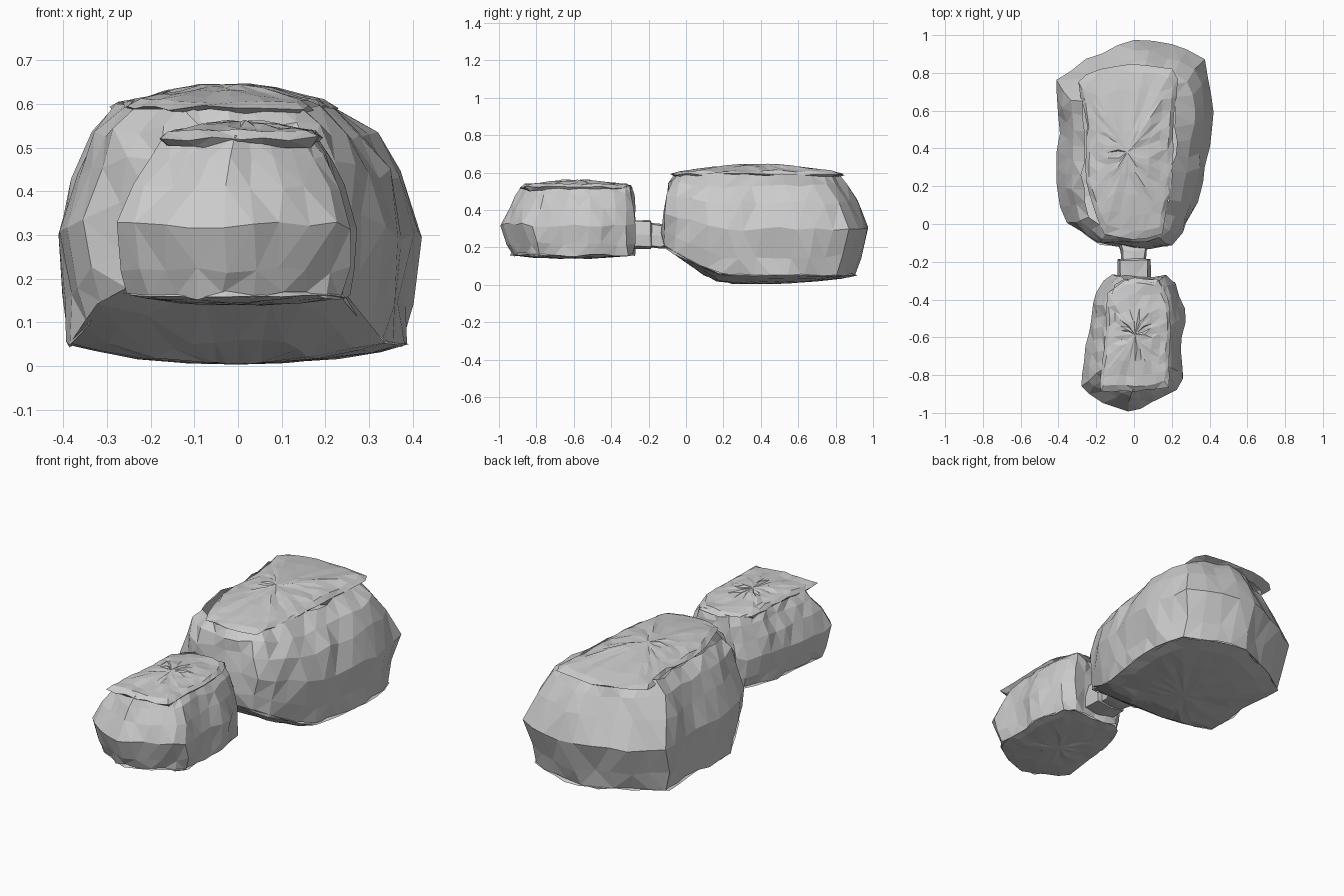
import bpy, bmesh, random
from mathutils import Vector

if "Cube" in bpy.data.objects:
    bpy.data.objects.remove(bpy.data.objects["Cube"])

random.seed(7)


def resample(outline, n):
    """Evenly spaced points on a closed outline, normalised to -1..1."""
    xs, ys = [p[0] for p in outline], [p[1] for p in outline]
    cx, cy = (max(xs) + min(xs)) / 2, (max(ys) + min(ys)) / 2
    hx, hy = (max(xs) - min(xs)) / 2, (max(ys) - min(ys)) / 2
    pts = [Vector(p) for p in outline]
    segs = [(a, b, (b - a).length) for a, b in zip(pts, pts[1:] + pts[:1])]
    total = sum(s[2] for s in segs)
    out = []
    for i in range(n):
        d = total * i / n
        for a, b, length in segs:
            if d <= length:
                p = a.lerp(b, d / length)
                out.append(((p.x - cx) / hx, (p.y - cy) / hy))
                break
            d -= length
    return out


def loft(name, rings, jitter=0.0, cap_point=None):
    """Skin closed rings into faceted triangles, optionally closing to a point."""
    bm = bmesh.new()
    loops = []
    for ring in rings:
        loops.append([bm.verts.new([c + random.uniform(-jitter, jitter) for c in p])
                      for p in ring])
    for a, b in zip(loops, loops[1:]):
        for i in range(len(a)):
            j = (i + 1) % len(a)
            bm.faces.new((a[i], a[j], b[j], b[i]))
    if cap_point:
        tip = bm.verts.new(cap_point)
        last = loops[-1]
        for i in range(len(last)):
            bm.faces.new((last[i], last[(i + 1) % len(last)], tip))
    bmesh.ops.triangulate(bm, faces=bm.faces[:], quad_method='SHORT_EDGE')
    bmesh.ops.recalc_face_normals(bm, faces=bm.faces[:])
    mesh = bpy.data.meshes.new(name)
    bm.to_mesh(mesh)
    bm.free()
    obj = bpy.data.objects.new(name, mesh)
    bpy.context.collection.objects.link(obj)
    return obj


def place(unit, box, s=1.0):
    x0, x1, y0, y1 = box
    return [((x0 + x1) / 2 + u * s * (x1 - x0) / 2,
             (y0 + y1) / 2 + v * s * (y1 - y0) / 2) for u, v in unit]


def lumpy_body(name, outline, n, levels, top_out, top_box, rise, base_z, sag, lift, jitter):
    unit = resample(outline, n)
    z0, z1 = levels[0][0], levels[-1][0]
    # side walls, lower edge following the lift curve
    walls = []
    for z, *box in levels:
        t = (z - z0) / (z1 - z0)
        walls.append([(x, y, lift(y) + t * (z1 - lift(y))) for x, y in place(unit, box)])
    loft(name + "_walls", walls, jitter)

    # domed lid with a slightly overhanging lip
    lid_unit = resample(top_out, n)
    lid = []
    for s, dz in ((0.93, -0.022), (1.04, -0.004), (0.94, 0.012), (0.75, None),
                  (0.5, None), (0.25, None)):
        h = rise * (1 - s * s) if dz is None else dz
        lid.append([(x, y, z1 + h) for x, y in place(lid_unit, top_box, s)])
    cx, cy = (top_box[0] + top_box[1]) / 2, (top_box[2] + top_box[3]) / 2
    loft(name + "_lid", lid, 0.006, (cx, cy, z1 + rise))

    # shallow bowl underside with a thin rim
    box = levels[0][1:]
    under = []
    for s, up in ((0.97, 0.012), (1.015, 0.0), (0.85, 0), (0.6, 0), (0.3, 0)):
        under.append([(x, y, lift(y) + up - sag * max(0, 1 - s * s) ** 0.8)
                      for x, y in place(unit, box, s)])
    cx, cy = (box[0] + box[1]) / 2, (box[2] + box[3]) / 2
    loft(name + "_underside", under, 0.003, (cx, cy, base_z))


# large rear body
rear_outline = [(0, -0.11), (0.22, -0.10), (0.27, 0), (0.34, 0.15), (0.39, 0.4),
                (0.42, 0.66), (0.38, 0.87), (0.2, 0.95), (0.04, 1.0), (-0.25, 0.87),
                (-0.42, 0.76), (-0.39, 0.5), (-0.42, 0.25), (-0.37, 0.08), (-0.33, 0),
                (-0.2, -0.09)]
rear_lid = [(0, -0.1), (0.15, -0.07), (0.2, 0.2), (0.21, 0.5), (0.23, 0.82), (0.05, 0.85),
            (-0.1, 0.84), (-0.29, 0.78), (-0.24, 0.5), (-0.25, 0.2), (-0.15, -0.06)]
rear_levels = [(0.05, -0.39, 0.39, -0.12, 0.92), (0.15, -0.405, 0.40, -0.125, 0.95),
               (0.30, -0.425, 0.42, -0.12, 1.0), (0.44, -0.38, 0.38, -0.11, 0.93),
               (0.53, -0.34, 0.32, -0.09, 0.87), (0.595, -0.28, 0.23, -0.06, 0.83)]
lumpy_body("rear_body", rear_outline, 34, rear_levels, rear_lid,
           (-0.29, 0.22, -0.07, 0.83), 0.05, 0.003, 0.046,
           lambda y: 0.05 + 0.16 * min(1, max(0, (0.16 - y) / 0.28)), 0.012)

# small front body
front_outline = [(-0.04, -1.0), (0.1, -0.95), (0.26, -0.84), (0.25, -0.65), (0.27, -0.5),
                 (0.23, -0.32), (0.2, -0.26), (0.05, -0.28), (-0.15, -0.25), (-0.22, -0.4),
                 (-0.25, -0.6), (-0.27, -0.75), (-0.29, -0.88), (-0.15, -0.95)]
front_lid = [(0, -0.87), (0.17, -0.84), (0.18, -0.6), (0.18, -0.4), (0.12, -0.29),
             (-0.03, -0.27), (-0.14, -0.35), (-0.15, -0.6), (-0.18, -0.86)]
front_levels = [(0.16, -0.25, 0.25, -0.94, -0.27), (0.22, -0.265, 0.26, -0.96, -0.265),
                (0.32, -0.29, 0.275, -1.0, -0.26), (0.41, -0.25, 0.245, -0.95, -0.265),
                (0.48, -0.205, 0.21, -0.91, -0.28), (0.525, -0.17, 0.18, -0.88, -0.29)]
lumpy_body("front_body", front_outline, 30, front_levels, front_lid,
           (-0.175, 0.185, -0.88, -0.29), 0.035, 0.14, 0.02, lambda y: 0.16, 0.010)

# narrow stepped neck joining the two bodies
neck = []
for y, w, lo, hi in ((-0.29, 0.085, 0.195, 0.345), (-0.19, 0.085, 0.195, 0.345),
                     (-0.185, 0.065, 0.20, 0.33), (-0.14, 0.07, 0.195, 0.325),
                     (-0.08, 0.09, 0.20, 0.30)):
    m = (lo + hi) / 2
    neck.append([(-w, y, lo + 0.01), (0, y, lo), (w, y, lo + 0.01), (w, y, m),
                 (w * 0.85, y, hi - 0.005), (0, y, hi), (-w * 0.85, y, hi - 0.005), (-w, y, m)])
loft("neck", neck, 0.004)
